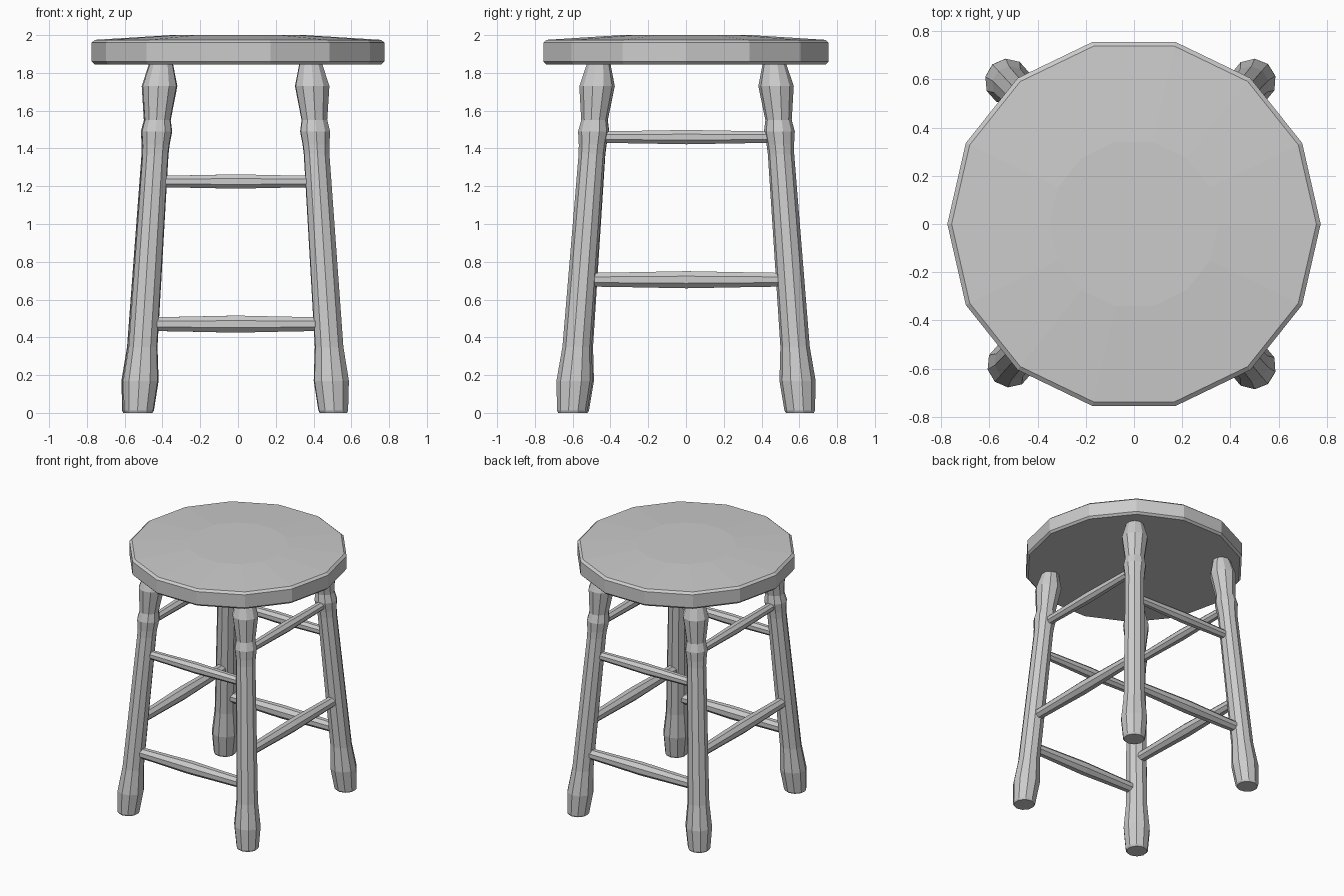
import bpy, bmesh, math
from mathutils import Vector

if "Cube" in bpy.data.objects:
    bpy.data.objects.remove(bpy.data.objects["Cube"])


def turned(name, a, b, profile, sides, u, v, phase=0.0):
    """Turned part running from a to b; profile is (fraction, radius), rings lie in plane u, v."""
    a, b = Vector(a), Vector(b)
    bm = bmesh.new()
    rings = []
    for t, r in profile:
        c = a.lerp(b, t)
        rings.append([bm.verts.new(c + r * (math.cos(w) * u + math.sin(w) * v))
                      for w in (phase + 2 * math.pi * i / sides for i in range(sides))])
    for lo, hi in zip(rings, rings[1:]):
        for i in range(sides):
            j = (i + 1) % sides
            bm.faces.new((lo[i], lo[j], hi[j], hi[i]))
    bm.faces.new(rings[0][::-1])
    bm.faces.new(rings[-1])
    bmesh.ops.recalc_face_normals(bm, faces=bm.faces)
    mesh = bpy.data.meshes.new(name)
    bm.to_mesh(mesh)
    bm.free()
    ob = bpy.data.objects.new(name, mesh)
    bpy.context.collection.objects.link(ob)
    return ob


X, Y, Z = Vector((1, 0, 0)), Vector((0, 1, 0)), Vector((0, 0, 1))

# Seat: fourteen-sided slab with bevelled rim and slightly domed top
seat_profile = [(1.845, 0.76), (1.86, 0.775), (1.96, 0.775), (1.975, 0.757), (2.0, 0.35)]
turned("seat", (0, 0, 0), (0, 0, 2), [(z / 2, r) for z, r in seat_profile], 14, X, Y)

# Legs: splayed turned posts, (foot, top) centres
H = 1.85
legs = {
    "front_left": ((-0.525, -0.595, 0), (-0.405, -0.462, H)),
    "front_right": ((0.505, -0.603, 0), (0.385, -0.462, H)),
    "back_right": ((0.505, 0.603, 0), (0.385, 0.468, H)),
    "back_left": ((-0.535, 0.603, 0), (-0.41, 0.468, H)),
}
leg_profile = [(0, 0.074), (0.012, 0.081), (0.17, 0.096), (0.35, 0.078), (1.37, 0.070),
               (1.42, 0.073), (1.49, 0.082), (1.55, 0.070), (1.73, 0.094), (1.85, 0.062)]
for name, (foot, top) in legs.items():
    phase = math.atan2(foot[1], foot[0])
    turned(name + "_leg", foot, top, [(z / H, r) for z, r in leg_profile], 10, X, Y, phase)


def on_leg(name, z):
    foot, top = legs[name]
    return Vector(foot).lerp(Vector(top), z / H)


# Stretchers: barrel-shaped rungs, an upper and lower one on every side
sides = [("front", "front_left", "front_right", (0.47, 1.225)),
         ("back", "back_left", "back_right", (0.47, 1.225)),
         ("left", "front_left", "back_left", (0.705, 1.46)),
         ("right", "front_right", "back_right", (0.705, 1.46))]
for side, l0, l1, heights in sides:
    for level, z, r in zip(("lower", "upper"), heights, (0.049, 0.041)):
        a, b = on_leg(l0, z), on_leg(l1, z)
        d = (b - a).normalized()
        profile = [(0, 0.8 * r), (0.22, 0.88 * r), (0.5, r), (0.78, 0.88 * r), (1, 0.8 * r)]
        turned(f"{side}_{level}_stretcher", a + d * 0.04, b - d * 0.04,
               profile, 8, Z.cross(d), Z, math.pi / 8)
